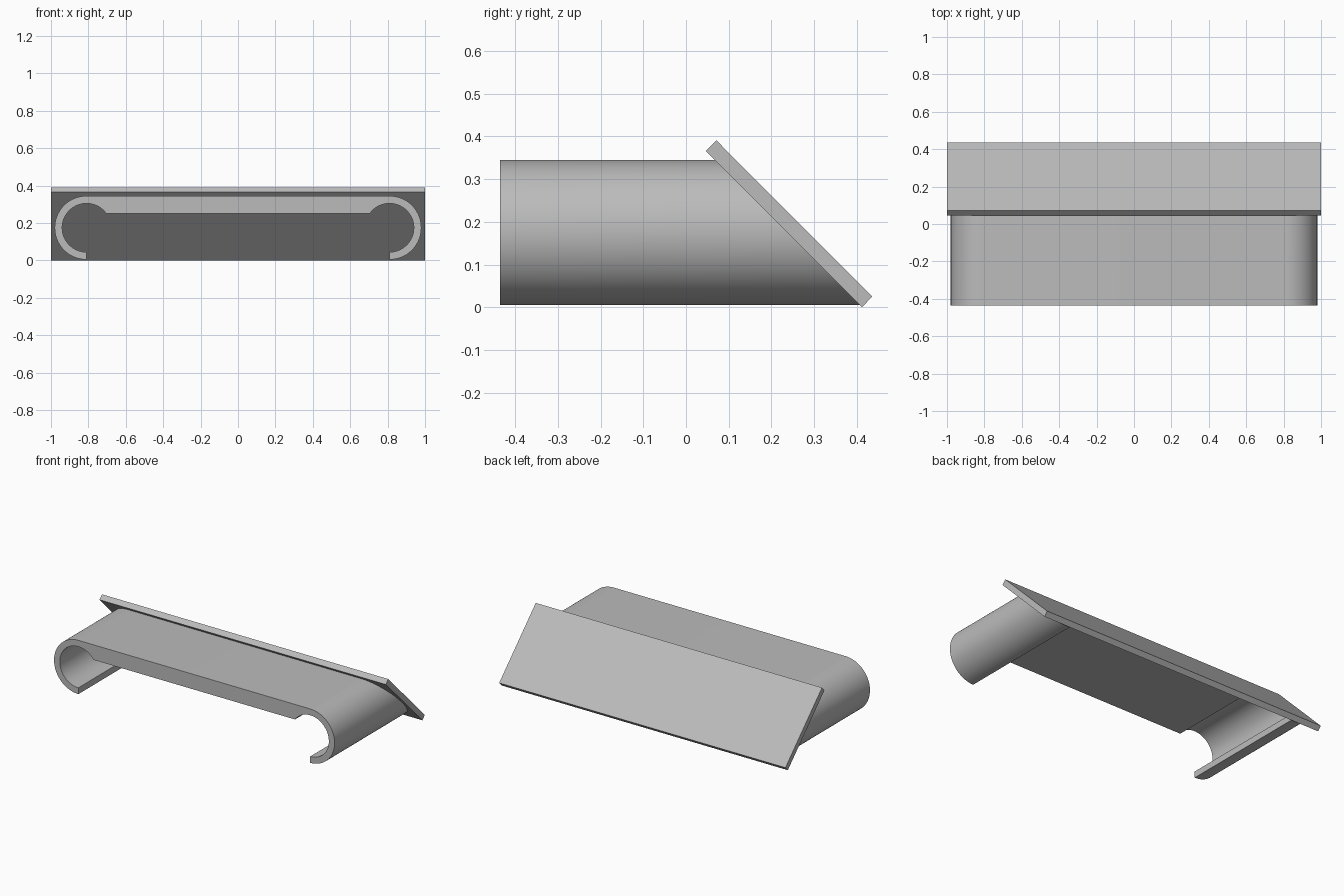
import bpy
import bmesh
from math import asin, cos, pi, radians, sin

cube = bpy.data.objects.get("Cube")
if cube:
    bpy.data.objects.remove(cube)

grey = bpy.data.materials.new("plain grey")
grey.use_nodes = True
colour = (0.5, 0.5, 0.5, 1)
grey.diffuse_color = colour
grey.node_tree.nodes["Principled BSDF"].inputs["Base Color"].default_value = colour


def prism(name, start, end):
    """Solid between two matching loops of points."""
    bm = bmesh.new()
    a = [bm.verts.new(p) for p in start]
    b = [bm.verts.new(p) for p in end]
    bm.faces.new(a)
    bm.faces.new(b[::-1])
    for i in range(len(a)):
        j = (i + 1) % len(a)
        bm.faces.new((a[i], b[i], b[j], a[j]))
    bmesh.ops.recalc_face_normals(bm, faces=bm.faces)
    mesh = bpy.data.meshes.new(name)
    bm.to_mesh(mesh)
    bm.free()
    mesh.materials.append(grey)
    obj = bpy.data.objects.new(name, mesh)
    bpy.context.collection.objects.link(obj)
    return obj


def arc(radius, start, end, steps):
    angles = [start + (end - start) * i / steps for i in range(steps + 1)]
    return [(CX + radius * cos(t), CZ + radius * sin(t)) for t in angles]


# Hooked channel: flat bar with a curled lip at each end
CX, CZ = 0.81, 0.175
OUTER, INNER = 0.17, 0.13
BAR_UNDERSIDE = 0.25
FRONT, SLANT = -0.436, 0.412   # slanted back follows y + z = SLANT

inner_end = pi - asin((BAR_UNDERSIDE - CZ) / INNER)
half = arc(INNER, inner_end, -pi / 2, 48) + arc(OUTER, -pi / 2, pi / 2, 40)
profile = half + [(-x, z) for x, z in reversed(half)]
channel = prism("curled_channel",
                [(x, FRONT, z) for x, z in profile],
                [(x, SLANT - z, z) for x, z in profile])

# Slanted back plate
section = [(0.046, 0.366), (0.071, 0.391), (0.436, 0.025), (0.412, 0)]
prism("back_plate", [(-1, y, z) for y, z in section],
      [(1, y, z) for y, z in section])

# Smooth curls, keeping crisp edges
bpy.ops.object.select_all(action="DESELECT")
channel.select_set(True)
bpy.context.view_layer.objects.active = channel
bpy.ops.object.shade_smooth_by_angle(angle=radians(30))
